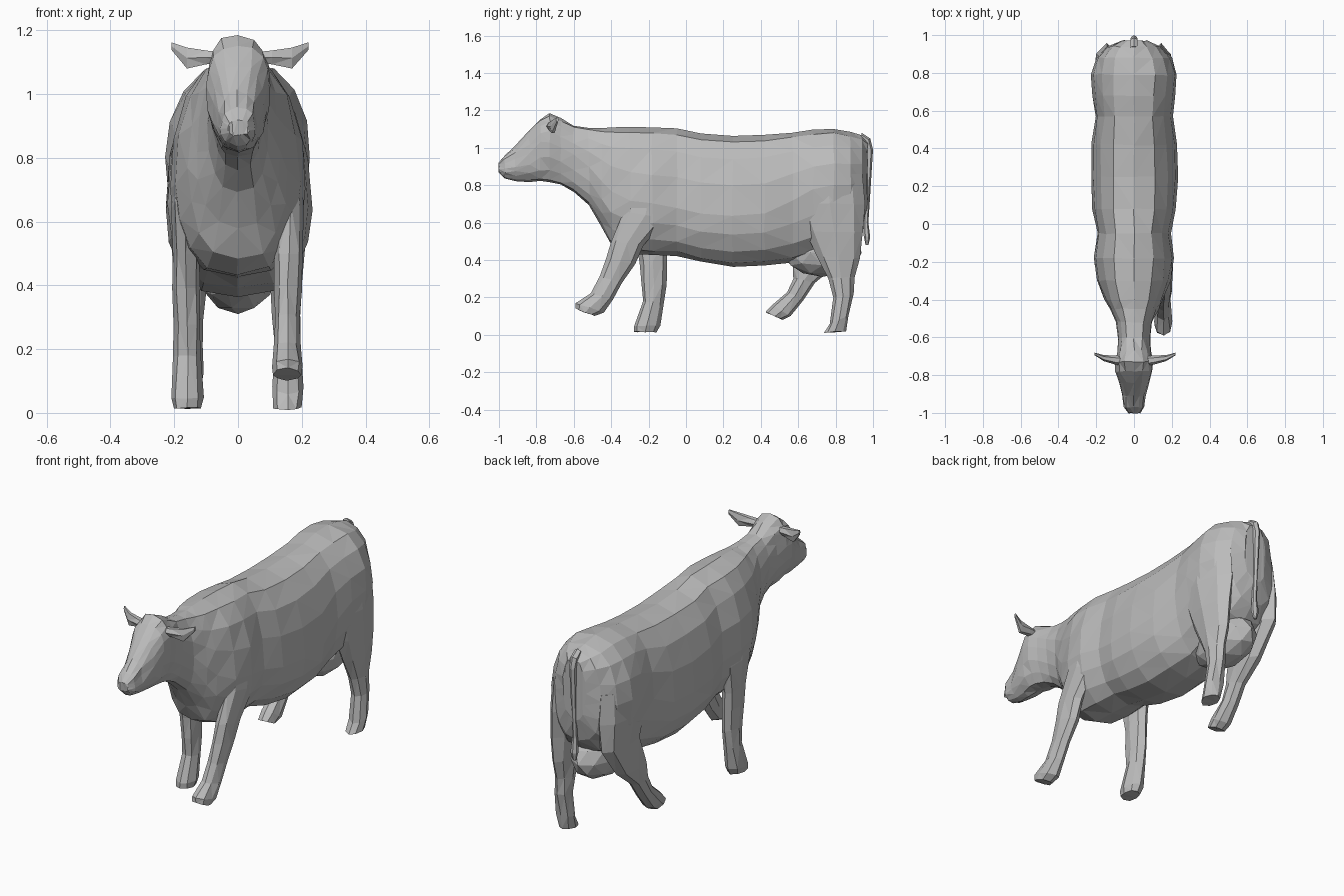
import bpy
import bmesh
import random
from math import sin, cos, pi, copysign
from mathutils import Vector

random.seed(4)
cube = bpy.data.objects.get("Cube")
if cube:
    bpy.data.objects.remove(cube, do_unlink=True)

GREY = (0.5, 0.5, 0.5, 1)
hide = bpy.data.materials.new("plain grey")
hide.use_nodes = True
hide.diffuse_color = GREY
hide.node_tree.nodes["Principled BSDF"].inputs["Base Color"].default_value = GREY


def finish(name, bm):
    """Facet the mesh and place it in the scene in plain grey."""
    bmesh.ops.triangulate(bm, faces=bm.faces[:], quad_method='SHORT_EDGE')
    bmesh.ops.recalc_face_normals(bm, faces=bm.faces[:])
    mesh = bpy.data.meshes.new(name)
    bm.to_mesh(mesh)
    bm.free()
    mesh.materials.append(hide)
    obj = bpy.data.objects.new(name, mesh)
    bpy.context.collection.objects.link(obj)
    return obj


def loft(name, rings, jitter=0.0):
    """Skin a list of equal point rings and cap both ends."""
    bm = bmesh.new()
    loops = []
    for ring in rings:
        loops.append([bm.verts.new(p + jitter * Vector(
            random.uniform(-1, 1) for _ in range(3))) for p in ring])
    for a, b in zip(loops, loops[1:]):
        for i in range(len(a)):
            j = (i + 1) % len(a)
            bm.faces.new((a[i], a[j], b[j], b[i]))
    bm.faces.new(loops[0])
    bm.faces.new(loops[-1])
    return finish(name, bm)


def body_ring(y, low, high, wide, mid, sides=16):
    """Egg-shaped section, widest at height mid."""
    ring = []
    for i in range(sides):
        a = 2 * pi * i / sides
        c, s = cos(a), sin(a)
        x = wide * copysign(abs(s) ** 0.75, s)
        z = mid + c * (high - mid if c > 0 else mid - low)
        ring.append(Vector((x, y, z)))
    return ring


def limb_ring(front, back, x, wide, sides=8):
    """Oval section spanning a front and a back point."""
    f, b = Vector((x, *front)), Vector((x, *back))
    centre, half = (f + b) / 2, (f - b) / 2
    side = Vector((wide, 0, 0))
    return [centre + half * cos(2 * pi * i / sides) + side * sin(2 * pi * i / sides)
            for i in range(sides)]


# Head, neck, chest, barrel and rump: y, bottom, top, half width, widest height
body_sections = [
    (-1.0, .87, .92, .035, .89), (-.97, .84, .96, .055, .89),
    (-.91, .825, 1.01, .06, .9), (-.84, .82, 1.09, .08, .97),
    (-.78, .82, 1.155, .1, 1.03), (-.73, .815, 1.185, .1, 1.03),
    (-.67, .8, 1.155, .088, 1.0), (-.6, .76, 1.12, .085, .96),
    (-.52, .69, 1.11, .095, .9), (-.45, .58, 1.108, .13, .82),
    (-.4, .48, 1.108, .155, .77), (-.3, .435, 1.108, .195, .72),
    (-.18, .43, 1.11, .213, .7), (-.05, .425, 1.1, .195, .68),
    (.08, .39, 1.075, .222, .65), (.25, .365, 1.065, .23, .64),
    (.42, .37, 1.07, .226, .65), (.57, .39, 1.083, .203, .72),
    (.68, .42, 1.095, .217, .78), (.79, .45, 1.1, .226, .8),
    (.88, .5, 1.085, .2, .8), (.94, .58, 1.065, .145, .82),
    (.97, .7, 1.03, .07, .86),
]
loft("body", [body_ring(*s) for s in body_sections], 0.004)

# Legs: front point, back point, distance from the middle, half width
left_front = [
    ((-.3, .82), (-.08, .78), .15, .045), ((-.33, .66), (-.1, .62), .163, .046),
    ((-.4, .5), (-.23, .48), .16, .044), ((-.43, .4), (-.27, .38), .157, .042),
    ((-.46, .31), (-.34, .28), .155, .04), ((-.51, .22), (-.39, .19), .155, .042),
    ((-.59, .17), (-.44, .12), .155, .05), ((-.59, .14), (-.49, .1), .155, .044),
]
right_front = [
    ((-.3, .82), (-.08, .78), .15, .045), ((-.31, .66), (-.07, .62), .163, .046),
    ((-.27, .5), (-.1, .48), .163, .044), ((-.25, .39), (-.1, .39), .162, .042),
    ((-.24, .28), (-.105, .27), .16, .042), ((-.23, .18), (-.12, .17), .16, .042),
    ((-.28, .045), (-.14, .05), .16, .052), ((-.28, .015), (-.16, .012), .16, .042),
]
left_hind = [
    ((.57, .86), (.94, .86), .14, .07), ((.58, .7), (.955, .7), .145, .074),
    ((.64, .55), (.945, .55), .15, .062), ((.7, .42), (.93, .41), .15, .05),
    ((.76, .3), (.9, .31), .152, .043), ((.785, .2), (.895, .22), .155, .042),
    ((.77, .06), (.87, .1), .155, .05), ((.74, .01), (.855, .02), .155, .042),
]
right_hind = left_hind[:3] + [
    ((.57, .38), (.82, .38), .15, .05), ((.575, .3), (.69, .28), .152, .044),
    ((.54, .23), (.63, .19), .155, .042), ((.46, .16), (.56, .1), .155, .05),
    ((.425, .12), (.52, .08), .155, .042),
]
legs = {"left_front_leg": (1, left_front), "right_front_leg": (-1, right_front),
        "left_hind_leg": (1, left_hind), "right_hind_leg": (-1, right_hind)}
for name, (side, sections) in legs.items():
    loft(name, [limb_ring(f, b, side * x, w) for f, b, x, w in sections], 0.003)

# Tail hanging down the rump, with a fuller tip
tail = [
    ((.93, 1.04), (.94, 1.08), 0, .02), ((.95, 1.02), (.985, 1.05), 0, .022),
    ((.96, .98), (1.0, .99), 0, .018), ((.955, .75), (.985, .75), 0, .014),
    ((.95, .6), (.975, .6), 0, .014), ((.95, .53), (.985, .52), 0, .022),
    ((.96, .48), (.975, .48), 0, .01),
]
loft("tail", [limb_ring(*s, sides=6) for s in tail])

# Ears: reach, height, half height, y, half thickness
ear = [(.06, 1.115, .02, -.725, .025), (.1, 1.115, .025, -.72, .024),
       (.16, 1.113, .038, -.71, .016), (.208, 1.15, .014, -.688, .007)]
for name, side in (("left_ear", 1.06), ("right_ear", -1)):
    loft(name, [[Vector((side * x, y + t * cos(a), z + h * sin(a)))
                 for a in [i * pi / 3 for i in range(6)]]
                for x, z, h, y, t in ear])

# Udder slung between the hind legs
bm = bmesh.new()
bmesh.ops.create_icosphere(bm, subdivisions=2, radius=1)
for v in bm.verts:
    v.co = Vector((v.co.x * .12, v.co.y * .21 + .73, v.co.z * .13 + .44))
finish("udder", bm)
